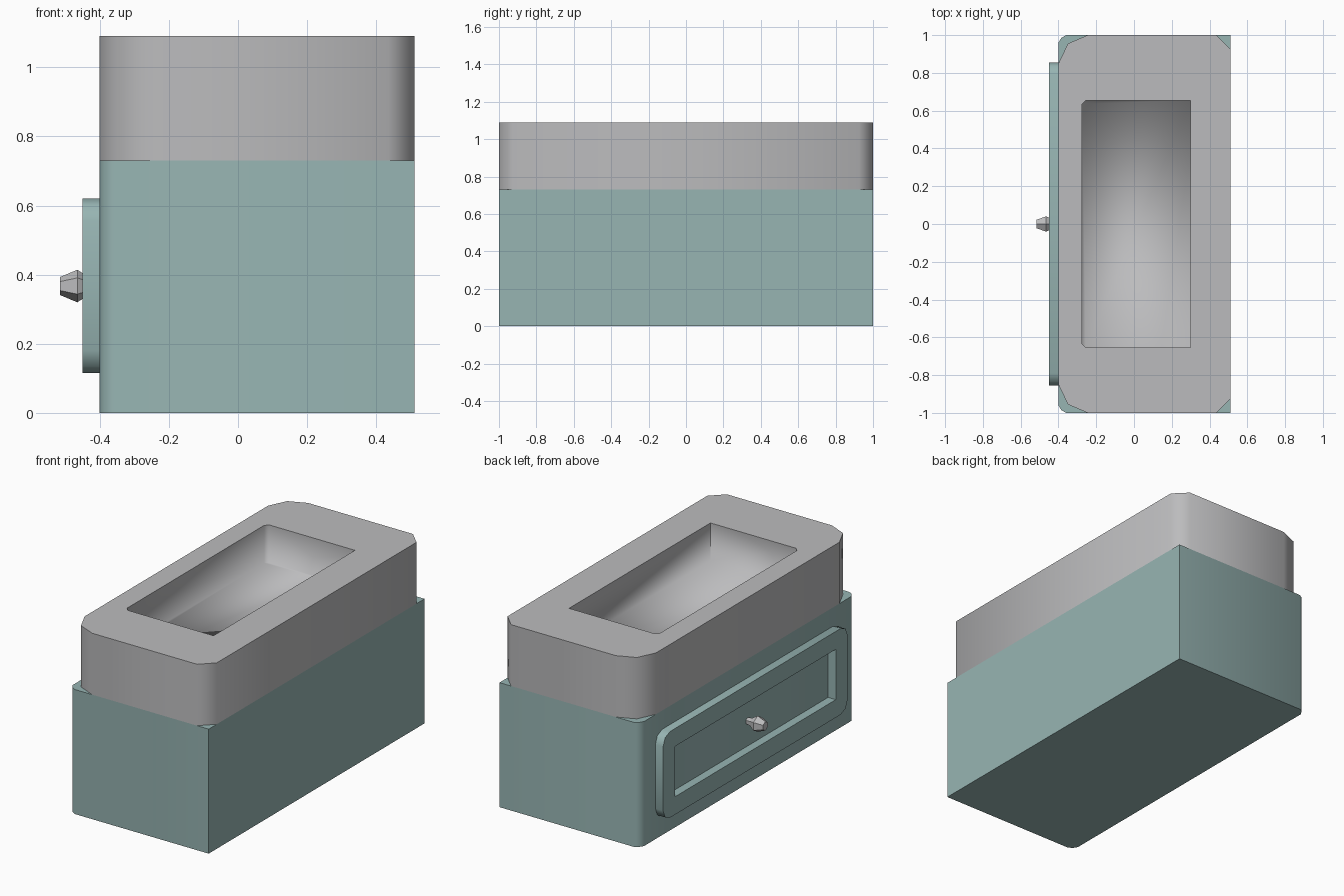
import bpy
import bmesh
import math
from mathutils import Matrix, Vector

cube = bpy.data.objects.get("Cube")
if cube:
    bpy.data.objects.remove(cube, do_unlink=True)


def material(name, color):
    mat = bpy.data.materials.new(name)
    mat.use_nodes = True
    mat.diffuse_color = (*color, 1)
    mat.node_tree.nodes["Principled BSDF"].inputs["Base Color"].default_value = (*color, 1)
    return mat


teal = material("muted teal", (0.31, 0.46, 0.45))
stone = material("light grey stone", (0.50, 0.50, 0.51))


def finish(name, bm, mat):
    bmesh.ops.recalc_face_normals(bm, faces=bm.faces)
    mesh = bpy.data.meshes.new(name)
    bm.to_mesh(mesh)
    bm.free()
    obj = bpy.data.objects.new(name, mesh)
    bpy.context.collection.objects.link(obj)
    mesh.materials.append(mat)
    return obj


def prism(name, half, low, high, mat):
    """Upright prism from a half outline (y > 0) mirrored across y = 0."""
    outline = half + [(x, -y) for x, y in reversed(half)]
    bm = bmesh.new()
    base = bm.faces.new([bm.verts.new((x, y, low)) for x, y in outline])
    top = bmesh.ops.extrude_face_region(bm, geom=[base])
    moved = [v for v in top["geom"] if isinstance(v, bmesh.types.BMVert)]
    bmesh.ops.translate(bm, verts=moved, vec=(0, 0, high - low))
    return finish(name, bm, mat)


def box(name, low, high, mat, rounding=0):
    """Box between two corners, with optional rounding of its x-running edges."""
    low, high = Vector(low), Vector(high)
    bm = bmesh.new()
    bmesh.ops.create_cube(bm, size=1)
    for v in bm.verts:
        v.co = (low + high) / 2 + v.co * (high - low)
    if rounding:
        edges = [e for e in bm.edges
                 if abs((e.verts[0].co - e.verts[1].co).normalized().x) > 0.9]
        bmesh.ops.bevel(bm, geom=edges, offset=rounding, segments=2,
                        profile=0.5, affect='EDGES')
    return finish(name, bm, mat)


def activate(obj):
    bpy.ops.object.select_all(action='DESELECT')
    obj.select_set(True)
    bpy.context.view_layer.objects.active = obj


def cut(obj, cutter):
    mod = obj.modifiers.new("cut", 'BOOLEAN')
    mod.operation = 'DIFFERENCE'
    mod.solver = 'EXACT'
    mod.object = cutter
    activate(obj)
    bpy.ops.object.modifier_apply(modifier=mod.name)
    bpy.data.objects.remove(cutter, do_unlink=True)


def smooth(obj, degrees=50):
    activate(obj)
    bpy.ops.object.shade_smooth_by_angle(angle=math.radians(degrees))


# Cabinet with softened corners on the drawer side
body_top = 0.73
cabinet = prism("cabinet", [(0.51, 1), (-0.36, 1), (-0.385, 0.985), (-0.4, 0.96)],
                0, body_top, teal)
smooth(cabinet)

# Stone block with a sunken basin
rim, basin_floor = 1.09, 0.87
block = prism("stone_basin", [(0.51, 0.925), (0.435, 1), (-0.245, 1),
                              (-0.35, 0.955), (-0.4, 0.85)],
              body_top, rim, stone)
hollow = prism("basin_cutter", [(0.3, 0.655), (-0.255, 0.655), (-0.275, 0.635)],
               basin_floor, rim + 0.1, stone)
cut(block, hollow)
smooth(block)
# Soft transition between basin walls and floor
for edge in block.data.edges:
    if all(abs(block.data.vertices[i].co.z - basin_floor) < 0.001 for i in edge.vertices):
        edge.use_edge_sharp = False

# Drawer front: rounded frame around a recessed panel
front = box("drawer_frame", (-0.45, -0.855, 0.115), (-0.4, 0.855, 0.62), teal, 0.065)
cut(front, box("panel_cutter", (-0.6, -0.745, 0.22), (-0.3, 0.745, 0.515), teal))
smooth(front)

# Faceted knob, lathed along x
bm = bmesh.new()
rings = []
for x, radius in [(-0.4, 0.02), (-0.43, 0.025), (-0.465, 0.047), (-0.515, 0.026)]:
    rings.append([bm.verts.new((x, radius * math.sin(i * math.tau / 6),
                                0.367 + radius * math.cos(i * math.tau / 6)))
                  for i in range(6)])
for a, b in zip(rings, rings[1:]):
    for i in range(6):
        j = (i + 1) % 6
        bm.faces.new((a[i], a[j], b[j], b[i]))
bm.faces.new(rings[0])
bm.faces.new(rings[-1])
finish("drawer_knob", bm, stone)
